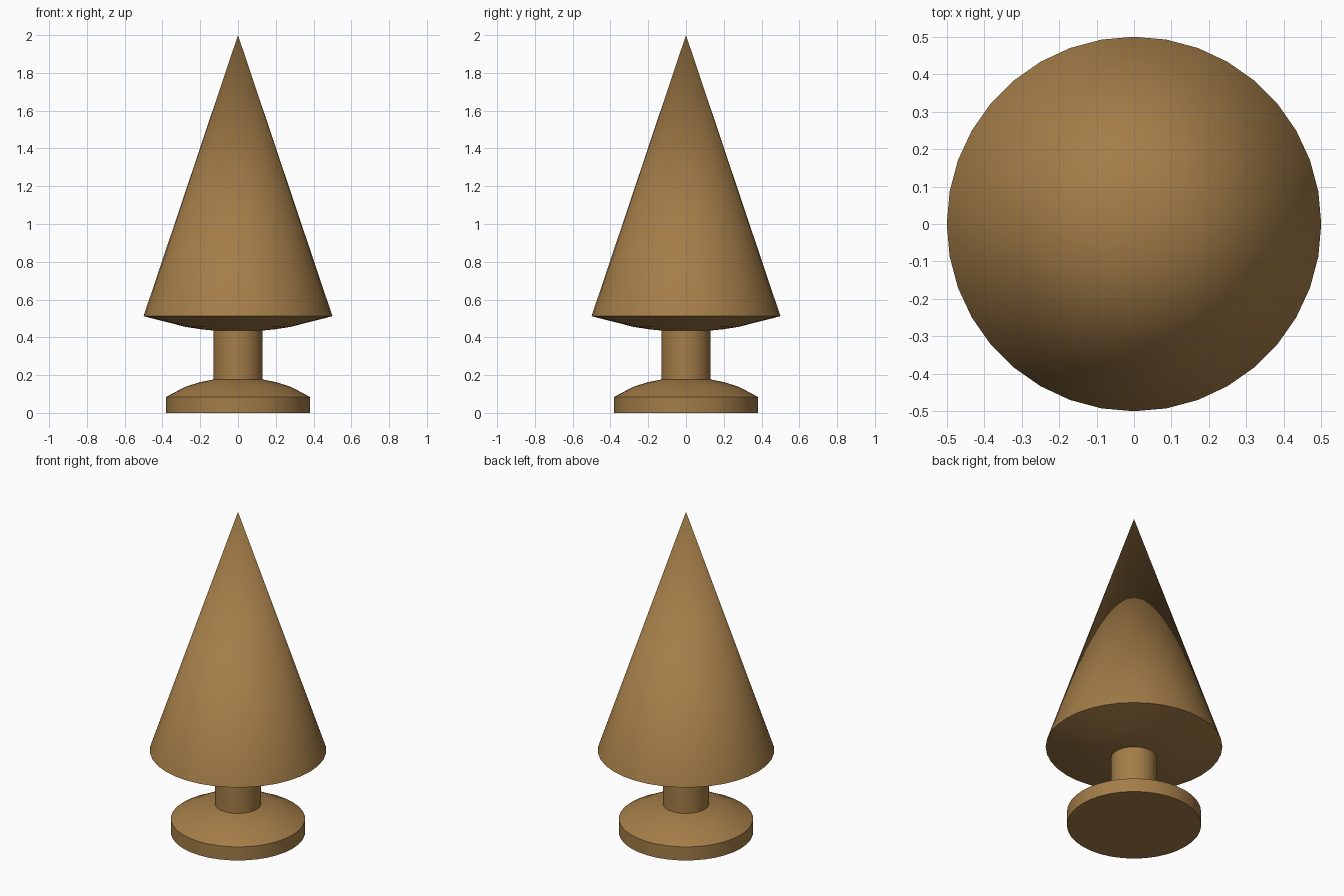
import bpy, bmesh, math

if "Cube" in bpy.data.objects:
    bpy.data.objects.remove(bpy.data.objects["Cube"])

SIDES = 36

wood = bpy.data.materials.new("warm_brown")
wood.diffuse_color = (0.37, 0.205, 0.065, 1.0)
wood.use_nodes = True
wood.node_tree.nodes["Principled BSDF"].inputs["Base Color"].default_value = wood.diffuse_color


def lathe(name, profile):
    """Spin a (radius, height) profile about z; a zero radius closes to a point."""
    bm = bmesh.new()
    verts = [bm.verts.new((r, 0, z)) for r, z in profile]
    edges = [bm.edges.new(pair) for pair in zip(verts, verts[1:])]
    bmesh.ops.spin(bm, geom=verts + edges, cent=(0, 0, 0), axis=(0, 0, 1),
                   angle=math.tau, steps=SIDES, use_merge=True)
    bmesh.ops.remove_doubles(bm, verts=bm.verts[:], dist=1e-4)
    bmesh.ops.recalc_face_normals(bm, faces=bm.faces[:])
    # Profiles run upward on the outside, so an open shell must face outward
    if bm.calc_volume(signed=True) < 0:
        bmesh.ops.reverse_faces(bm, faces=bm.faces[:])
    mesh = bpy.data.meshes.new(name)
    bm.to_mesh(mesh)
    bm.free()
    mesh.materials.append(wood)
    obj = bpy.data.objects.new(name, mesh)
    bpy.context.collection.objects.link(obj)
    bpy.context.view_layer.objects.active = obj
    obj.select_set(True)
    bpy.ops.object.shade_smooth_by_angle(angle=math.radians(30))
    obj.select_set(False)
    return obj


# Round foot with a domed top
lathe("base", [(0, 0), (0.38, 0), (0.38, 0.085), (0.28, 0.138),
               (0.20, 0.163), (0.13, 0.177)])

# Short column between foot and cone
lathe("stem", [(0.13, 0.177), (0.13, 0.436)])

# Tall cone with a shallow bowed underside
lathe("cone", [(0.13, 0.436), (0.20, 0.443), (0.28, 0.456),
               (0.5, 0.512), (0, 2.0)])
